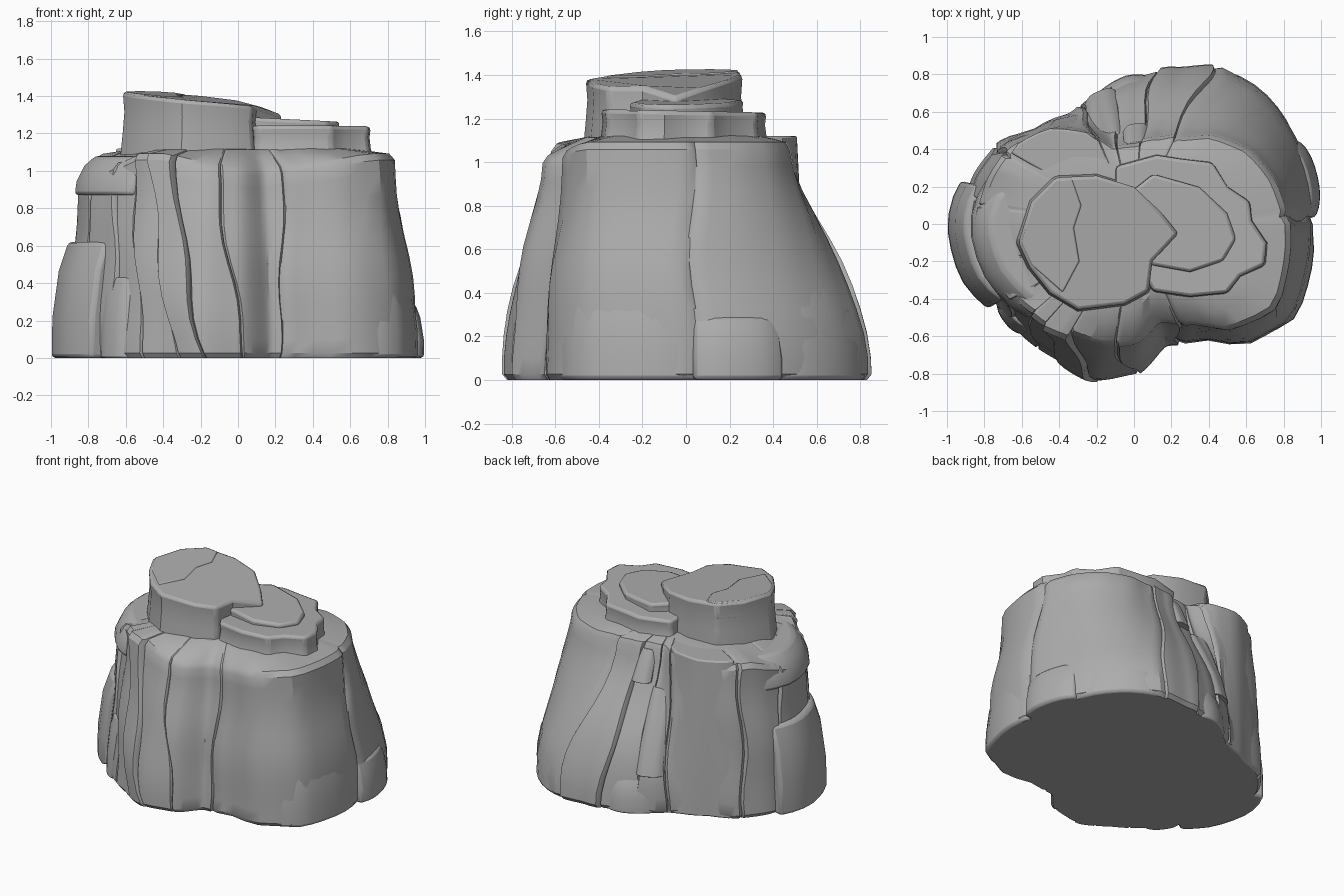
import bpy
import bmesh
import math
from mathutils import Vector

cube = bpy.data.objects.get("Cube")
if cube:
    bpy.data.objects.remove(cube, do_unlink=True)

stone = bpy.data.materials.new("grey stone")
stone.use_nodes = True
GREY = (0.42, 0.42, 0.42, 1)
stone.diffuse_color = GREY
stone.node_tree.nodes["Principled BSDF"].inputs["Base Color"].default_value = GREY

# Plan radii in hundredths, every fifteen degrees, at the foot and the shoulder
FOOT = [96, 97, 98, 98, 96, 86, 79, 73, 68, 72, 85, 90,
        91, 89, 85, 85, 84, 87, 81, 67, 72, 90, 99, 97]
SHOULDER = [83, 80, 75, 66, 54, 47, 43, 43, 58, 70, 79, 82,
            84, 82, 78, 74, 70, 68, 64, 54, 61, 78, 88, 85]


def sample(table, angle):
    """Smoothly interpolated radius at an angle in degrees."""
    f = (angle % 360) / 15
    i = int(f)
    u = f - i
    u = u * u * (3 - 2 * u) * 0.5 + u * 0.5
    return (table[i % 24] * (1 - u) + table[(i + 1) % 24] * u) / 100


def radius(angle, z):
    """Wall radius: upright foot, leaning middle, upright shoulder."""
    t = min(max(z / 1.1, 0), 1) ** 1.25
    t = t * t * (3 - 2 * t)
    return sample(FOOT, angle) * (1 - t) + sample(SHOULDER, angle) * t


def polar(angle, r, z):
    a = math.radians(angle)
    return Vector((r * math.cos(a), r * math.sin(a), z))


def loft(name, rings, bevel=0.0, sharp=32):
    """Closed solid through rings of points, smooth with sharp creases."""
    bm = bmesh.new()
    loops = [[bm.verts.new(p) for p in ring] for ring in rings]
    n = len(loops[0])
    for low, high in zip(loops, loops[1:]):
        for i in range(n):
            j = (i + 1) % n
            bm.faces.new((low[i], low[j], high[j], high[i]))
    bm.faces.new(loops[0][::-1])
    bm.faces.new(loops[-1])
    bmesh.ops.recalc_face_normals(bm, faces=bm.faces)
    mesh = bpy.data.meshes.new(name)
    bm.to_mesh(mesh)
    bm.free()
    mesh.materials.append(stone)
    obj = bpy.data.objects.new(name, mesh)
    bpy.context.collection.objects.link(obj)
    bpy.ops.object.select_all(action="DESELECT")
    obj.select_set(True)
    bpy.context.view_layer.objects.active = obj
    bpy.ops.object.shade_smooth_by_angle(angle=math.radians(sharp))
    if bevel:
        mod = obj.modifiers.new("worn edges", "BEVEL")
        mod.width = bevel
        mod.segments = 2
        mod.angle_limit = math.radians(40)


# Upright cracks: foot angle, lean towards the top, set-out of the slab after it
CRACKS = [(2, 0, 0), (62, 4, .01), (82, 3, -.01), (97, 5, 0),
          (114, 0, 0), (152, 0, 0), (172, 0, 0),
          (200, -3, 0), (220, -8, -.02), (233, -13, -.01), (247, -18, .015),
          (258, -18, -.015), (273, -13, 0), (289, 6, 0)]
ACROSS = [0.004, 0.04] + [i / 12 for i in range(1, 12)] + [0.96, 0.996]


def bump(angle, centre, half):
    """Smooth hump from 0 to 1 around an angle."""
    d = abs((angle - centre + 180) % 360 - 180) / half
    return math.cos(d * math.pi / 2) if d < 1 else 0


def shoulder_height(angle):
    return 1.09 - 0.08 * bump(angle, 281, 45) - 0.1 * bump(angle, 190, 32)


def crack_angle(k, level):
    """Wandering angle of a crack part of the way up the wall."""
    turn, k = divmod(k, len(CRACKS))
    foot, lean, _ = CRACKS[k]
    return foot + 360 * turn + lean * level + 1.3 * math.sin(level * 9 + k * 2)


def body_ring(level, inset=1.0, rise=0.0):
    points = []
    for k, (_, _, out) in enumerate(CRACKS):
        a0, a1 = crack_angle(k, level), crack_angle(k + 1, level)
        for u in ACROSS:
            a = a0 + (a1 - a0) * u
            z = level * shoulder_height(a)
            worn = 0.015 if u < 0.01 or u > 0.99 else 0
            ripple = 0.006 * math.sin(level * 11 + k * 1.7)
            r = radius(a, z) + out * min(1, level * 3 + 0.4) - worn + ripple
            points.append(polar(a, r * inset, z + (1.125 - z) * rise))
    return points


# Main rock mass with cracked walls and a rounded, rising shoulder
levels = [0.025, 0.1, 0.2, 0.3, 0.4, 0.5, 0.6, 0.7, 0.8, 0.9, 0.97]
rings = [body_ring(0, 0.975)] + [body_ring(v) for v in levels]
rings += [body_ring(1, 0.965, 0.05), body_ring(1, 0.83, 0.5),
          body_ring(1, 0.7, 0.9), body_ring(1, 0.4, 1)]
loft("rock_body", rings)


def slab(name, start, end, bottom, top, out, taper=0.05, depth=0.3, follow=True):
    """Chunk of wall standing out from the rock between two angles."""
    steps = 8
    rows = []
    for v in (0, 0.35, 0.75, 1):
        z = bottom + (top - bottom) * v
        outer, inner = [], []
        for i in range(steps + 1):
            u = i / steps
            a = start + (end - start) * u
            r = radius(a, z if follow else bottom) + out - taper * v ** 3
            r -= 0.035 * abs(2 * u - 1) ** 3
            outer.append(polar(a, r, z))
            inner.append(polar(a, r - depth, z))
        rows.append(outer + inner[::-1])
    loft(name, rows, 0.02)


# Boulders and ledges around the foot
slab("left_boulder", 166, 210, 0, 0.62, 0.09, 0.09, follow=False)
slab("left_small_boulder", 209, 225, 0, 0.43, 0.02, 0.03)
slab("right_foot_ledge", 2, 27, 0, 0.29, 0.045, 0.035)
slab("back_foot_ledge", 24, 64, 0, 0.43, 0.012, 0.02)
slab("right_band", -42, 3, 0, 0.42, 0.012, 0.025)
slab("back_block", 84, 108, 0, 0.28, 0.015)

# Broken chunks up the walls and on the shoulder
slab("left_shoulder_slab", 162, 222, 0.87, 1.08, 0.03, 0.1)
slab("back_left_panel", 113, 150, 0, 1.12, 0.012, 0.01)
slab("back_step", 82, 97, 0.84, 1.05, 0.035, 0.03)
slab("back_column", 98, 113, 0.27, 0.82, 0.03, 0.02)


def cap(name, outline, bottom, top, flare=1.0, bevel=0.02):
    """Flat-topped rock tier; top is a function giving its height."""
    centre = sum((Vector((x, y, 0)) for x, y in outline), Vector()) / len(outline)
    rows = []
    for v, scale in ((0, flare), (0.5, 1.0), (0.75, 0.98), (1, 1.0)):
        row = []
        for x, y in outline:
            p = centre + (Vector((x, y, 0)) - centre) * scale
            p.z = bottom + (top(x, y) - bottom) * v
            row.append(p)
        rows.append(row)
    loft(name, rows, bevel)


# Tall crown at the left, sloping down to the right
crown = [(-.62, -.1), (-.55, .12), (-.42, .25), (-.2, .26), (0, .2), (.14, .07),
         (.24, -.05), (.1, -.2), (.08, -.36), (-.05, -.43), (-.3, -.46),
         (-.45, -.37), (-.56, -.23)]
cap("tall_crown", crown, 1.0,
    lambda x, y: 1.375 - 0.08 * x + 0.04 * y - 0.3 * max(0, x - 0.05), 1.05)
plate = [(-.61, -.09), (-.54, .12), (-.42, .24), (-.33, .24), (-.28, .1),
         (-.32, -.02), (-.29, -.2), (-.38, -.37), (-.55, -.22)]
cap("crown_raised_plate", plate, 1.3, lambda x, y: 1.385 - 0.07 * x + 0.04 * y, 1, 0.01)

# Lower crown at the right in two tiers
tier = [(.1, -.36), (.3, -.39), (.5, -.37), (.57, -.28), (.7, -.22), (.71, -.1),
        (.63, .02), (.62, .12), (.5, .2), (.42, .33), (.25, .35), (.12, .37),
        (-.1, .31), (-.1, 0)]
cap("low_crown", tier, 1.0, lambda x, y: 1.235 - 0.02 * y, 1.08)
upper = [(.08, -.22), (.3, -.26), (.48, -.2), (.55, -.08), (.5, .06), (.35, .2),
         (.1, .27), (-.05, .15)]
cap("low_crown_top", upper, 1.15, lambda x, y: 1.29 - 0.05 * x)
